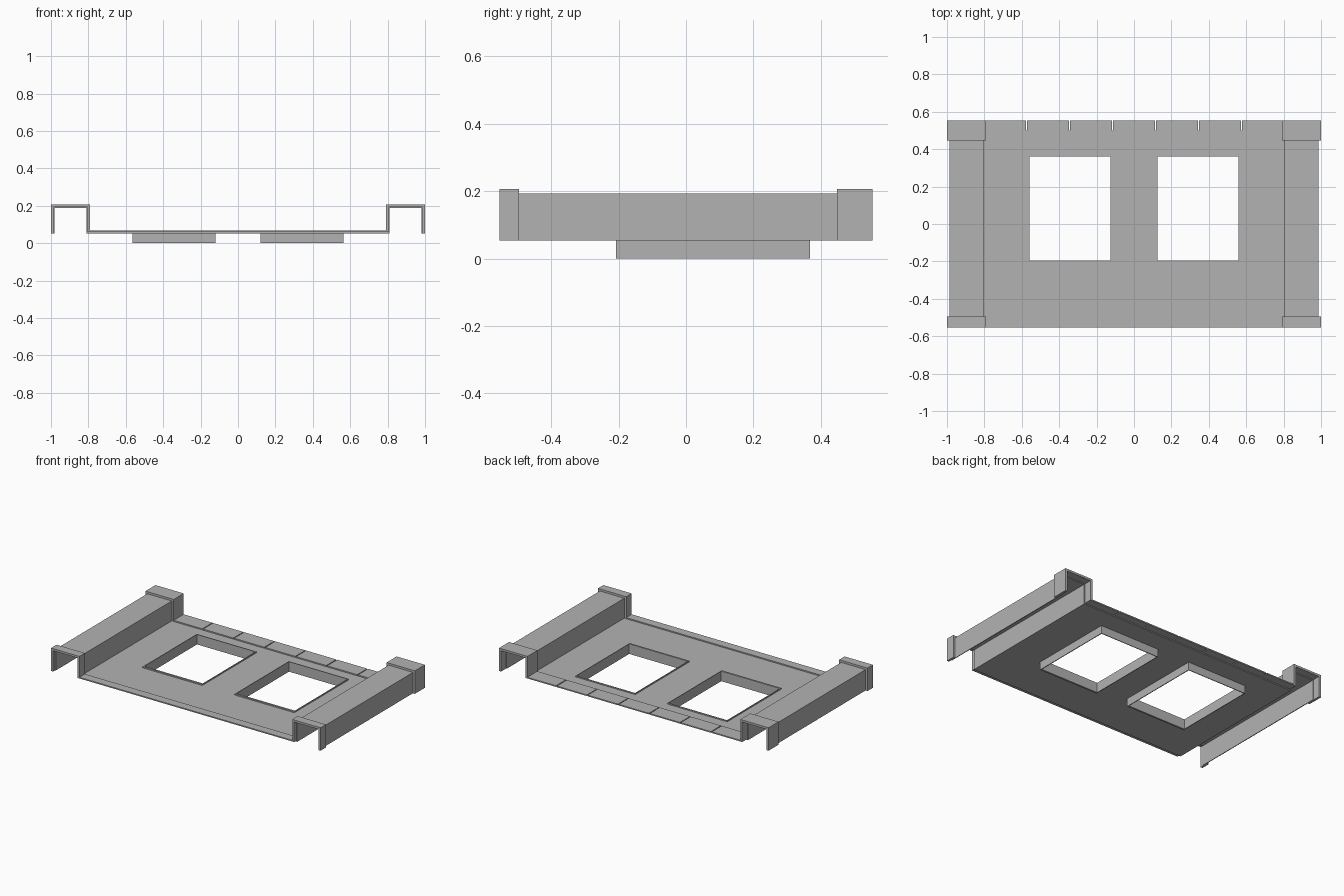
import bpy, bmesh

cube = bpy.data.objects.get("Cube")
if cube:
    bpy.data.objects.remove(cube, do_unlink=True)

grey = bpy.data.materials.new("plain_grey")
grey.use_nodes = True
colour = (0.45, 0.45, 0.45, 1)
grey.diffuse_color = colour
grey.node_tree.nodes["Principled BSDF"].inputs["Base Color"].default_value = colour


def extrude_profile(name, points, y0, y1):
    """Solid made by sweeping an x-z outline from y0 to y1."""
    bm = bmesh.new()
    face = bm.faces.new([bm.verts.new((x, y0, z)) for x, z in points])
    swept = bmesh.ops.extrude_face_region(bm, geom=[face])
    verts = [g for g in swept["geom"] if isinstance(g, bmesh.types.BMVert)]
    bmesh.ops.translate(bm, verts=verts, vec=(0, y1 - y0, 0))
    bmesh.ops.recalc_face_normals(bm, faces=bm.faces)
    mesh = bpy.data.meshes.new(name)
    bm.to_mesh(mesh)
    bm.free()
    mesh.materials.append(grey)
    obj = bpy.data.objects.new(name, mesh)
    bpy.context.collection.objects.link(obj)
    return obj


def box(name, x0, x1, y0, y1, z0, z1):
    return extrude_profile(name, [(x0, z0), (x1, z0), (x1, z1), (x0, z1)], y0, y1)


def half_profile(start, wall, outer, top, floor, under, t):
    """Upper and lower edges of the floor, raised channel and outer leg."""
    upper = [(start, floor), (wall, floor), (wall, top), (outer, top), (outer, LEG)]
    lower = [(outer - t, LEG), (outer - t, top - t), (wall + t, top - t),
             (wall + t, under), (start, under)]
    return upper, lower


def flip(points):
    return [(-x, z) for x, z in reversed(points)]


def full_profile(*dims):
    upper, lower = half_profile(0, *dims)
    return flip(upper)[:-1] + upper[1:] + lower[:-1] + flip(lower)[1:]


LEG = 0.053
SHEET = (0.805, 0.986, 0.193, 0.059, 0.053, 0.005)
BAND = (0.79, 1.0, 0.207, 0.067, 0.059, 0.014)
WINDOW_X, WINDOW_Y = (0.12, 0.563), (-0.207, 0.367)
SEAMS = (0.115, 0.345, 0.575)
GAP = 0.003
BACK = (0.447, 0.553)

# Main folded sheet with two openings
sheet = extrude_profile("main_sheet", full_profile(*SHEET), -0.53, 0.5)
bpy.context.view_layer.objects.active = sheet
for side in (-1, 1):
    x0, x1 = sorted(side * x for x in WINDOW_X)
    cutter = box("opening_cutter", x0, x1, *WINDOW_Y, 0.02, 0.1)
    cutter.hide_render = True
    mod = sheet.modifiers.new("opening", "BOOLEAN")
    mod.operation = "DIFFERENCE"
    mod.solver = "EXACT"
    mod.object = cutter
    bpy.ops.object.modifier_apply(modifier=mod.name)
    bpy.data.objects.remove(cutter, do_unlink=True)

# Thin rims lining each opening
for label, side in (("right", -1), ("left", 1)):
    x0, x1 = sorted(side * x for x in WINDOW_X)
    y0, y1 = WINDOW_Y
    z = (0, 0.067)
    box(label + "_rim_front", x0, x1, y0, y0 + 0.012, *z)
    box(label + "_rim_back", x0, x1, y1 - 0.005, y1, *z)
    box(label + "_rim_side_a", x0, x0 + 0.005, y0 + 0.012, y1 - 0.005, *z)
    box(label + "_rim_side_b", x1 - 0.005, x1, y0 + 0.012, y1 - 0.005, *z)

# Front band in one piece
extrude_profile("front_band", full_profile(*BAND), -0.553, -0.495)

# Back band: two folded end pieces and a row of flat plates
upper, lower = half_profile(SEAMS[-1] + GAP, *BAND)
end = upper + lower
extrude_profile("back_band_left", end, *BACK)
extrude_profile("back_band_right", flip(end), *BACK)
seams = [-s for s in reversed(SEAMS)] + list(SEAMS)
for i, (a, b) in enumerate(zip(seams, seams[1:])):
    box(f"back_plate_{i + 1}", a + GAP, b - GAP, *BACK, BAND[4], BAND[3])
